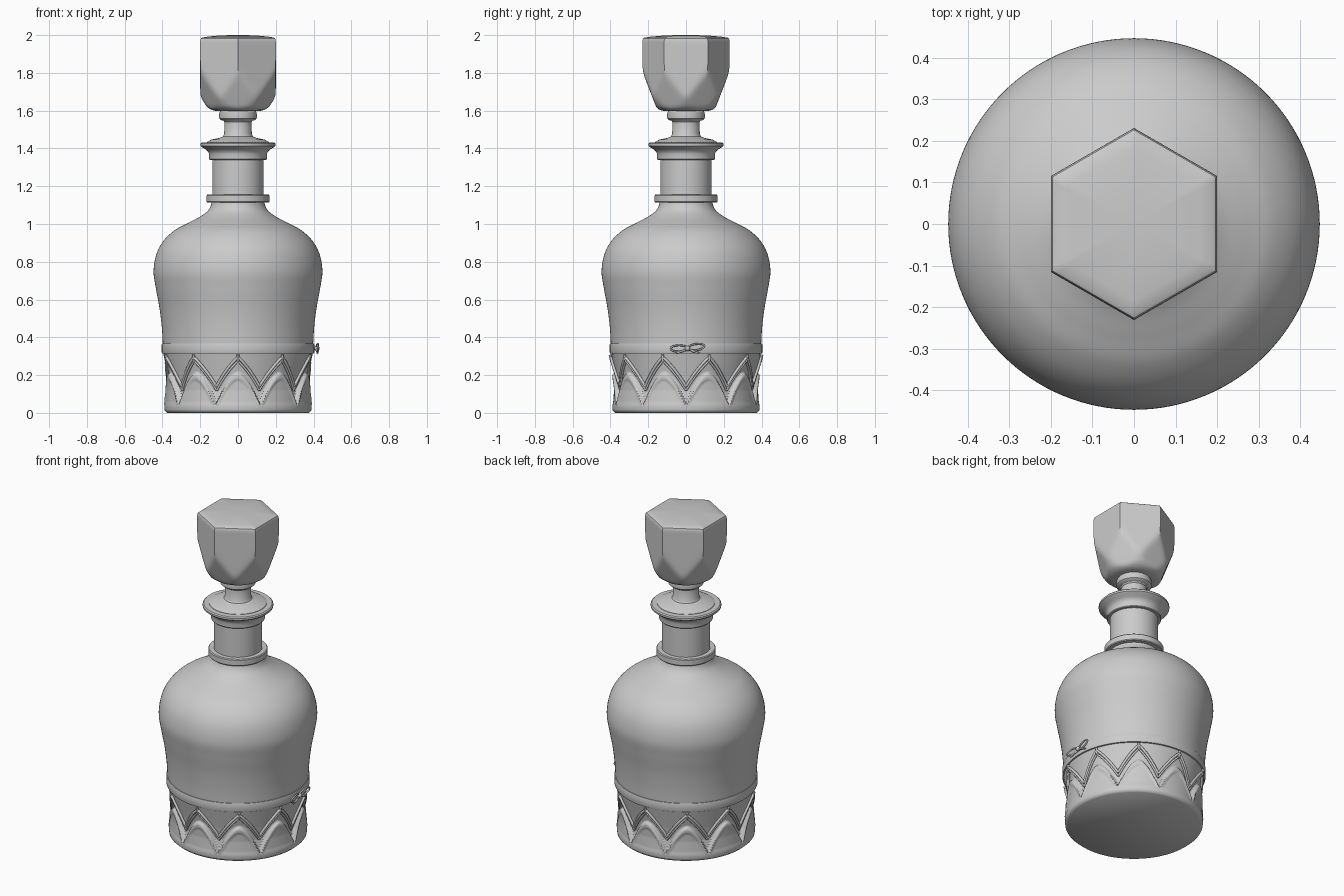
import bpy, bmesh
from math import sin, cos, pi, radians

if "Cube" in bpy.data.objects:
    bpy.data.objects.remove(bpy.data.objects["Cube"])


def interp(pts, z):
    """Linear lookup in a list of (z, r) pairs with rising z."""
    for (z0, r0), (z1, r1) in zip(pts, pts[1:]):
        if z <= z1:
            return r0 + (r1 - r0) * max(0, z - z0) / (z1 - z0)
    return pts[-1][1]


def smooth_points(pts, steps=6):
    """Catmull-Rom refinement of a short profile."""
    p = [pts[0]] + pts + [pts[-1]]
    out = []
    for a, b, c, d in zip(p, p[1:], p[2:], p[3:]):
        for i in range(steps):
            t = i / steps
            out.append(tuple(0.5 * (2 * q + (r - o) * t + (2*o - 5*q + 4*r - s) * t*t
                                    + (3*q - o - 3*r + s) * t**3)
                             for o, q, r, s in zip(a, b, c, d)))
    return out + [pts[-1]]


def shade(obj, angle=30):
    bpy.ops.object.select_all(action='DESELECT')
    obj.select_set(True)
    bpy.context.view_layer.objects.active = obj
    bpy.ops.object.shade_smooth_by_angle(angle=radians(angle))


def ring_mesh(name, rings, n=128, angle=30):
    """Skin a stack of rings; each ring is f(theta) -> (radius, z)."""
    bm = bmesh.new()
    rows = []
    for f in rings:
        row = []
        for i in range(n):
            t = 2 * pi * i / n - pi / 2
            r, z = f(t)
            row.append(bm.verts.new((r * cos(t), r * sin(t), z)))
        rows.append(row)
    for a, b in zip(rows, rows[1:]):
        for i in range(n):
            j = (i + 1) % n
            bm.faces.new((a[i], a[j], b[j], b[i]))
    bm.faces.new(rows[0][::-1])
    bm.faces.new(rows[-1])
    me = bpy.data.meshes.new(name)
    bm.to_mesh(me)
    bm.free()
    obj = bpy.data.objects.new(name, me)
    bpy.context.collection.objects.link(obj)
    shade(obj, angle)
    return obj


def lathe(name, profile, n=128):
    return ring_mesh(name, [lambda t, p=p: p for p in profile], n)


def tubes(name, paths, radius):
    cu = bpy.data.curves.new(name, 'CURVE')
    cu.dimensions = '3D'
    cu.bevel_depth = radius
    cu.bevel_resolution = 2
    cu.use_fill_caps = True
    for path in paths:
        sp = cu.splines.new('POLY')
        sp.points.add(len(path) - 1)
        for q, co in zip(sp.points, path):
            q.co = (*co, 1)
    obj = bpy.data.objects.new(name, cu)
    bpy.context.collection.objects.link(obj)
    return obj


# Relief base: ten raised pointed petals over a tapering core
PETALS = 10
HALF = pi / PETALS
CORE = [(0, .385), (.035, .385), (.06, .366), (.12, .358), (.2, .371), (.315, .396)]
OUTER = [(0, .375), (.012, .388), (.05, .391), (.12, .386), (.19, .389), (.25, .386)]


def step(x):
    x = min(1, max(0, x))
    return x * x * (3 - 2 * x)


def base_radius(t, z):
    a = (t + pi / 2 + HALF) % (2 * HALF) - HALF
    u = abs(a) / HALF
    top = .045 + .165 * (1 - u ** 1.7)
    k = step((top - z) / .018 + .5)
    core, out = interp(CORE, z), interp(OUTER, z)
    # shallow step that leaves a smaller arch inside each petal
    inner = step((top - .035 - z) / .015 + .5) * step((z - .03) / .03)
    if z < .03:
        k = 1
    return core + (out - core) * k - .005 * inner


levels = [0, .005, .012] + [.02 + .0055 * i for i in range(54)]
ring_mesh("relief_base", [lambda t, z=z: (base_radius(t, z), z) for z in levels], 360, 50)

# Smooth bottle body and shoulder
shoulder = [(.398, .365), (.403, .45), (.415, .55), (.435, .66), (.447, .75), (.432, .84),
            (.395, .91), (.338, .965), (.275, 1.0), (.213, 1.032), (.165, 1.065),
            (.145, 1.095), (.138, 1.125)]
lathe("bottle_body", [(.393, .31)] + smooth_points(shoulder))
lathe("waist_band", [(.38, .313), (.402, .315), (.404, .32), (.404, .362), (.402, .368), (.38, .37)])

# Neck, ring and lip
lathe("neck", [(.136, 1.1), (.136, 1.345)])
lathe("neck_ring", [(.13, 1.113), (.163, 1.113), (.167, 1.118), (.167, 1.15), (.163, 1.155), (.13, 1.155)])
lathe("neck_lip", [(.13, 1.34), (.15, 1.34), (.153, 1.344), (.153, 1.37), (.158, 1.383), (.17, 1.395),
                   (.19, 1.406), (.199, 1.414), (.199, 1.425), (.193, 1.431), (.16, 1.433)])

# Stopper stem with skirt and collar
lathe("stopper_stem", [(.165, 1.425), (.163, 1.435), (.14, 1.447), (.1, 1.455), (.08, 1.463), (.073, 1.475),
                       (.072, 1.54), (.078, 1.547), (.09, 1.55), (.099, 1.558), (.1, 1.575),
                       (.098, 1.592), (.09, 1.602), (.08, 1.605)], 64)

# Faceted stopper: hexagon sides, sloped lower corner cuts, rounded underside
ROUND = [(1.598, .115), (1.604, .14), (1.62, .165), (1.66, .192), (1.72, .222), (1.8, .26), (2, .3)]
CUT = [(1.598, .15), (1.81, .232), (2, .3)]


def stopper_radius(t, z):
    def sector(ang):
        return cos((ang + pi / 6) % (pi / 3) - pi / 6)
    flat = .2 / sector(t)
    cut = interp(CUT, z) / sector(t - pi / 6)
    rnd = interp(ROUND, z)
    p = 40
    return (flat ** -p + cut ** -p + rnd ** -p) ** (-1 / p)


def stopper_ring(scale, z, zr):
    return lambda t: (stopper_radius(t, zr) * scale, z)


rings = [stopper_ring(1, z, z) for z in [1.598, 1.604, 1.612] + [1.62 + .015 * i for i in range(24)]]
rings += [stopper_ring(s, z, 1.97) for s, z in
          [(.995, 1.975), (.98, 1.983), (.95, 1.987), (.8, 1.992), (.5, 1.998), (.2, 2.0), (.05, 2.0)]]
ring_mesh("hexagonal_stopper", rings, 144, 35)


# Raised pointed-arch trim above the petals
def on_base(a, z, lift):
    r = interp(CORE, z) + lift
    return (r * cos(a - pi / 2), r * sin(a - pi / 2), z)


def arch(k, drop):
    path = []
    for i in range(-12, 13):
        u = i / 12
        z = .295 - drop - .155 * (.75 * abs(u) + .25 * u * u)
        path.append(on_base((2 * k + u) * HALF, z, .006))
    return path


tubes("arch_trim_outer", [arch(k, 0) for k in range(PETALS)], .008)
tubes("arch_trim_inner", [arch(k, .021) for k in range(PETALS)], .006)
tubes("arch_tips", [[on_base(2 * k * HALF, z, .008) for z in (.27, .308)] for k in range(PETALS)], .007)

# Cord bow tied on the right side
paths = []
for s, tilt in ((1, .012), (-1, -.002)):
    loop = []
    for i in range(17):
        v = 2 * pi * i / 16
        d = .045 * (1 - cos(v))
        loop.append((.412 + .012 * sin(v / 2), .008 + s * d, .342 + tilt * d / .09 + .017 * sin(v)))
    paths.append(loop)
    paths.append([(.415, .008, .342), (.422, .008 + s * .03, .325), (.42, .008 + s * .065, .315)])
tubes("cord_bow", paths, .005)
bpy.ops.mesh.primitive_uv_sphere_add(segments=16, ring_count=8, radius=.014, location=(.418, .008, .341))
bpy.context.object.name = "bow_knot"
shade(bpy.context.object)
